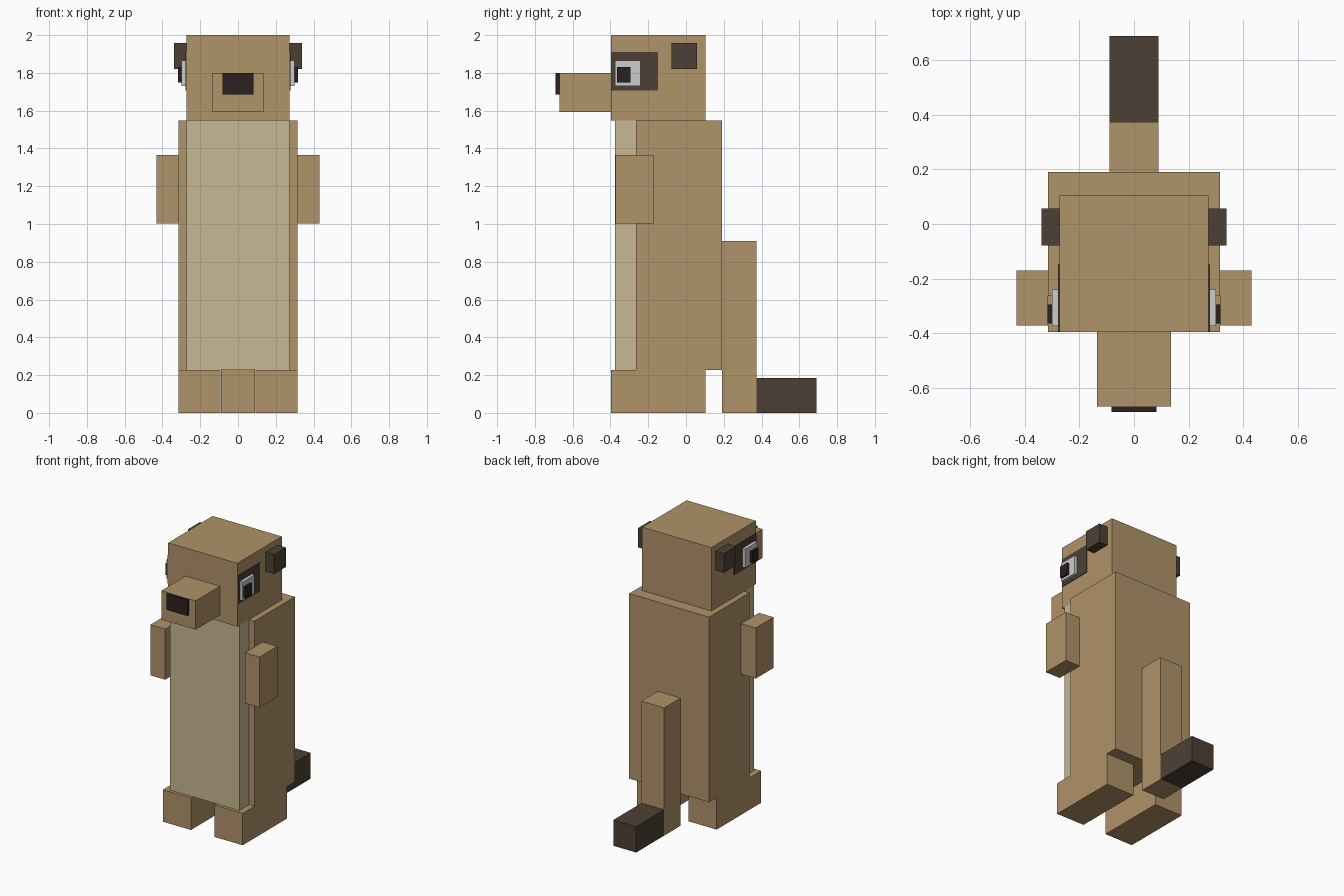
import bpy

if "Cube" in bpy.data.objects:
    bpy.data.objects.remove(bpy.data.objects["Cube"])


def linear(c):
    c /= 255
    return c / 12.92 if c <= 0.04045 else ((c + 0.055) / 1.055) ** 2.4


def material(name, rgb):
    m = bpy.data.materials.new(name)
    m.diffuse_color = (*[linear(c) for c in rgb], 1)
    m.use_nodes = True
    m.node_tree.nodes["Principled BSDF"].inputs["Base Color"].default_value = m.diffuse_color
    return m


TAN = material("tan fur", (176, 147, 105))
CREAM = material("cream fur", (200, 184, 147))
DARK = material("dark brown fur", (77, 64, 53))
WHITE = material("eye white", (204, 204, 204))
BLACK = material("near black", (43, 33, 31))


def box(name, x, y, z, mat):
    """Box spanning the given (low, high) ranges."""
    r = (x, y, z)
    bpy.ops.mesh.primitive_cube_add(size=1, location=[(a + b) / 2 for a, b in r])
    o = bpy.context.object
    o.name = name
    o.scale = [b - a for a, b in r]
    bpy.ops.object.transform_apply(location=False, rotation=False, scale=True)
    o.data.materials.append(mat)
    return o


def pair(name, x, y, z, mat):
    """Matching boxes on the right and left side."""
    box("right_" + name, x, y, z, mat)
    box("left_" + name, (-x[1], -x[0]), y, z, mat)


# Torso and belly panel
box("body", (-0.315, 0.315), (-0.265, 0.19), (0.228, 1.548), TAN)
box("belly", (-0.273, 0.273), (-0.375, -0.265), (0.228, 1.548), CREAM)

# Limbs
pair("foot", (0.093, 0.315), (-0.397, 0.104), (0, 0.228), TAN)
pair("arm", (0.315, 0.431), (-0.372, -0.171), (1.003, 1.364), TAN)

# Head, snout and nose
box("head", (-0.273, 0.273), (-0.397, 0.104), (1.548, 2.0), TAN)
box("snout", (-0.135, 0.135), (-0.67, -0.397), (1.594, 1.80), TAN)
box("nose", (-0.083, 0.083), (-0.69, -0.67), (1.685, 1.80), BLACK)

# Ears
pair("ear", (0.273, 0.34), (-0.078, 0.057), (1.82, 1.957), DARK)

# Eyes: patch, white and pupil stacked outwards
pair("eye_patch", (0.273, 0.278), (-0.395, -0.148), (1.708, 1.911), DARK)
pair("eye_white", (0.278, 0.30), (-0.375, -0.24), (1.731, 1.865), WHITE)
pair("pupil", (0.30, 0.317), (-0.365, -0.295), (1.748, 1.83), BLACK)

# Tail and its dark tip
box("tail", (-0.09, 0.09), (0.19, 0.374), (0, 0.911), TAN)
box("tail_tip", (-0.09, 0.09), (0.374, 0.69), (0, 0.184), DARK)
